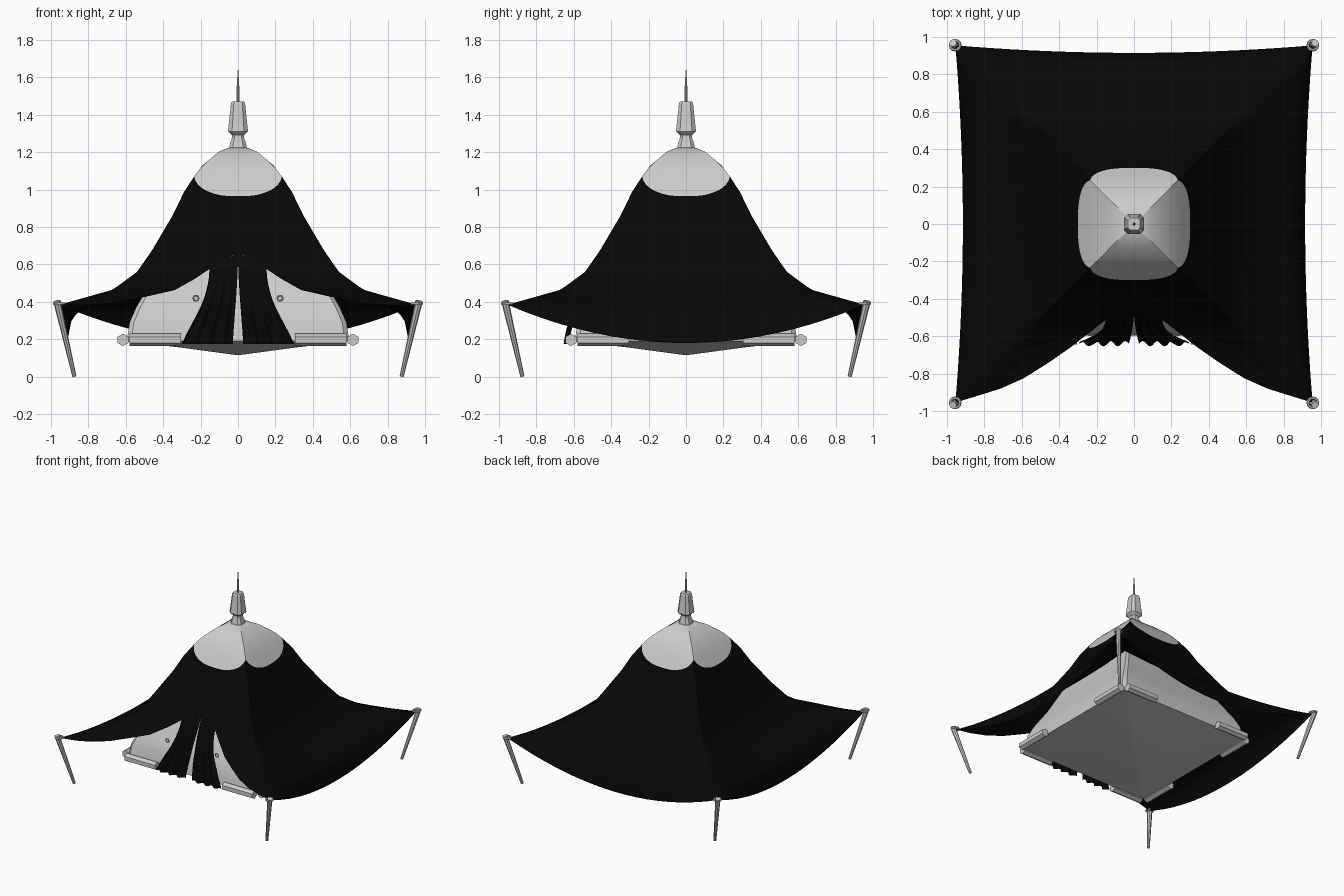
import bpy, bmesh, math
from mathutils import Vector, Matrix

if "Cube" in bpy.data.objects:
    bpy.data.objects.remove(bpy.data.objects["Cube"])

black = bpy.data.materials.new("black_cloth")
black.diffuse_color = (0.002, 0.002, 0.002, 1)
black.use_nodes = True
black.node_tree.nodes["Principled BSDF"].inputs["Base Color"].default_value = black.diffuse_color


def interp(table, x):
    for (a, fa), (b, fb) in zip(table, table[1:]):
        if x <= b:
            return fa + (fb - fa) * (x - a) / (b - a)
    return table[-1][1]


def finish(name, bm, mat=None, angle=30):
    bmesh.ops.remove_doubles(bm, verts=bm.verts, dist=0.0005)
    bmesh.ops.recalc_face_normals(bm, faces=bm.faces)
    me = bpy.data.meshes.new(name)
    bm.to_mesh(me)
    bm.free()
    ob = bpy.data.objects.new(name, me)
    bpy.context.collection.objects.link(ob)
    if mat:
        me.materials.append(mat)
    bpy.ops.object.select_all(action='DESELECT')
    bpy.context.view_layer.objects.active = ob
    ob.select_set(True)
    bpy.ops.object.shade_smooth_by_angle(angle=math.radians(angle))
    return ob


def grid(bm, rows):
    vs = [[bm.verts.new(p) for p in r] for r in rows]
    for a, b in zip(vs, vs[1:]):
        for i in range(len(a) - 1):
            bm.faces.new((a[i], b[i], b[i + 1], a[i + 1]))


# Cloth height along the corner ridges and along the middle of each side (hem drops steeply)
RIDGE = [(0, 1.23), (.05, 1.225), (.1, 1.205), (.19, 1.13), (.235, 1.07), (.29, .985), (.345, .87),
         (.46, .675), (.54, .56), (.67, .465), (.955, .385)]
MID = RIDGE[:6] + [(.3, .965), (.345, .865), (.46, .665), (.54, .55), (.67, .45),
                   (.8, .385), (.88, .35), (.92, .32), (.94, .27), (.955, .18)]
# Pulled-back front hem: reach, and how far it is raised to the ridge height
HEM = [(0, .47), (.27, .515), (.38, .58), (.53, .70), (.74, .875), (1, .955)]
RAISE = [(0, 1), (.53, 1), (.74, .5), (1, 0)]


def cap_h(t):
    return .3 - .065 * abs(t) ** 2.7


def cloth(t, h, raised=0):
    k = t * t
    pinch = .04 * max(0, h - .3) / .655 * (1 - k)
    k += (1 - k) * raised
    z = interp(MID, h) * (1 - k) + interp(RIDGE, h) * k
    return Vector((t * h, -(h - pinch), z))


def canopy_point(t, s, front):
    end = interp(HEM, abs(t)) if front else .955
    a = cap_h(t)
    raised = interp(RAISE, abs(t)) * s if front else 0
    return cloth(t, a + (end - a) * s, raised)


COLS = [i / 10 for i in range(-10, 11)]

# Black canopy and pale cap, four sides each
canopy, cap = bmesh.new(), bmesh.new()
for side in range(4):
    rot = Matrix.Rotation(side * math.pi / 2, 3, 'Z')
    grid(canopy, [[rot @ canopy_point(t, j / 26, side == 0) for t in COLS] for j in range(27)])
    grid(cap, [[rot @ cloth(t, cap_h(t) * j / 7) for t in COLS] for j in range(1, 8)])
    top = [cap.verts.new(rot @ cloth(t, cap_h(t) / 7)) for t in COLS]
    mid = cap.verts.new((0, 0, 1.23))
    for a, b in zip(top, top[1:]):
        cap.faces.new((mid, a, b))
finish("canopy", canopy, black, 60)
finish("canopy_cap", cap)

# Pleated door curtains
for sx, label in ((-1, "left"), (1, "right")):
    bm = bmesh.new()
    rows = []
    for j in range(11):
        v = j / 10
        row = []
        for i in range(33):
            u = i / 32
            top = canopy_point(.29 * u, 1, True)
            z = top.z + (.175 - top.z) * v
            outer = interp([(0, .15), (.45, .205), (1, .3)], v)
            x = top.x * (1 - v) ** 2 + (1 - (1 - v) ** 2) * (.028 * v + (outer - .028 * v) * u)
            y = top.y - (.64 + top.y) * (1 - (1 - v) ** 1.35)
            y += .014 * math.sin(u * 7 * math.pi) * min(1, v * 1.3)
            row.append((sx * x, y, z))
        rows.append(row)
    grid(bm, rows)
    finish(label + "_curtain", bm, black, 50)
    # Curtain tie
    bpy.ops.mesh.primitive_torus_add(major_segments=10, minor_segments=6, major_radius=.014,
                                     minor_radius=.005, location=(sx * .225, -.595, .42),
                                     rotation=(math.pi / 2, 0, 0))
    bpy.context.object.name = label + "_curtain_tie"


def rings(bm, profile, outline):
    """Stack scaled copies of an outline, capped at both ends."""
    loops = [[bm.verts.new((x * r, y * r, z)) for x, y in outline] for z, r in profile]
    n = len(outline)
    for a, b in zip(loops, loops[1:]):
        for i in range(n):
            bm.faces.new((a[i], a[(i + 1) % n], b[(i + 1) % n], b[i]))
    bm.faces.new(loops[0][::-1])
    bm.faces.new(loops[-1])


def chamfered(c):
    return [(1, -c), (1, c), (c, 1), (-c, 1), (-1, c), (-1, -c), (-c, -1), (c, -1)]


# Inner tent with its sagging floor
bm = bmesh.new()
rings(bm, [(.115, .004), (.155, .3), (.19, .595), (.29, .58), (.37, .545), (.5, .47), (.64, .405),
           (.85, .31), (1.02, .2), (1.1, .1)], chamfered(.96))
finish("inner_tent", bm)

# Finial and spike
bm = bmesh.new()
rings(bm, [(1.215, .048), (1.25, .042), (1.275, .033), (1.292, .033), (1.312, .054), (1.325, .052),
           (1.46, .038), (1.472, .032)], chamfered(.6))
finish("finial", bm, angle=20)
bm = bmesh.new()
rings(bm, [(1.47, .008), (1.55, .007), (1.64, .0015)], chamfered(.45))
finish("finial_spike", bm)


def rod(name, a, b, r1, r2, sides):
    a, b = Vector(a), Vector(b)
    bm = bmesh.new()
    m = Matrix.Translation((a + b) / 2) @ (b - a).to_track_quat('Z', 'Y').to_matrix().to_4x4()
    bmesh.ops.create_cone(bm, cap_ends=True, segments=sides, radius1=r1, radius2=r2,
                          depth=(b - a).length, matrix=m)
    finish(name, bm)


# Corner poles, eyelets and rolled cushions
for sx in (-1, 1):
    for sy in (-1, 1):
        rod("corner_pole", (sx * .875, sy * .875, .002), (sx * .968, sy * .968, .405), .011, .02, 8)
        bpy.ops.mesh.primitive_torus_add(major_segments=12, minor_segments=6, major_radius=.026,
                                         minor_radius=.008, location=(sx * .956, sy * .956, .39))
        bpy.context.object.name = "eyelet"
        rod("roll_along_x", (sx * .305, sy * .615, .197), (sx * .58, sy * .615, .197), .033, .033, 6)
        rod("roll_along_y", (sx * .615, sy * .305, .197), (sx * .615, sy * .58, .197), .033, .033, 6)
